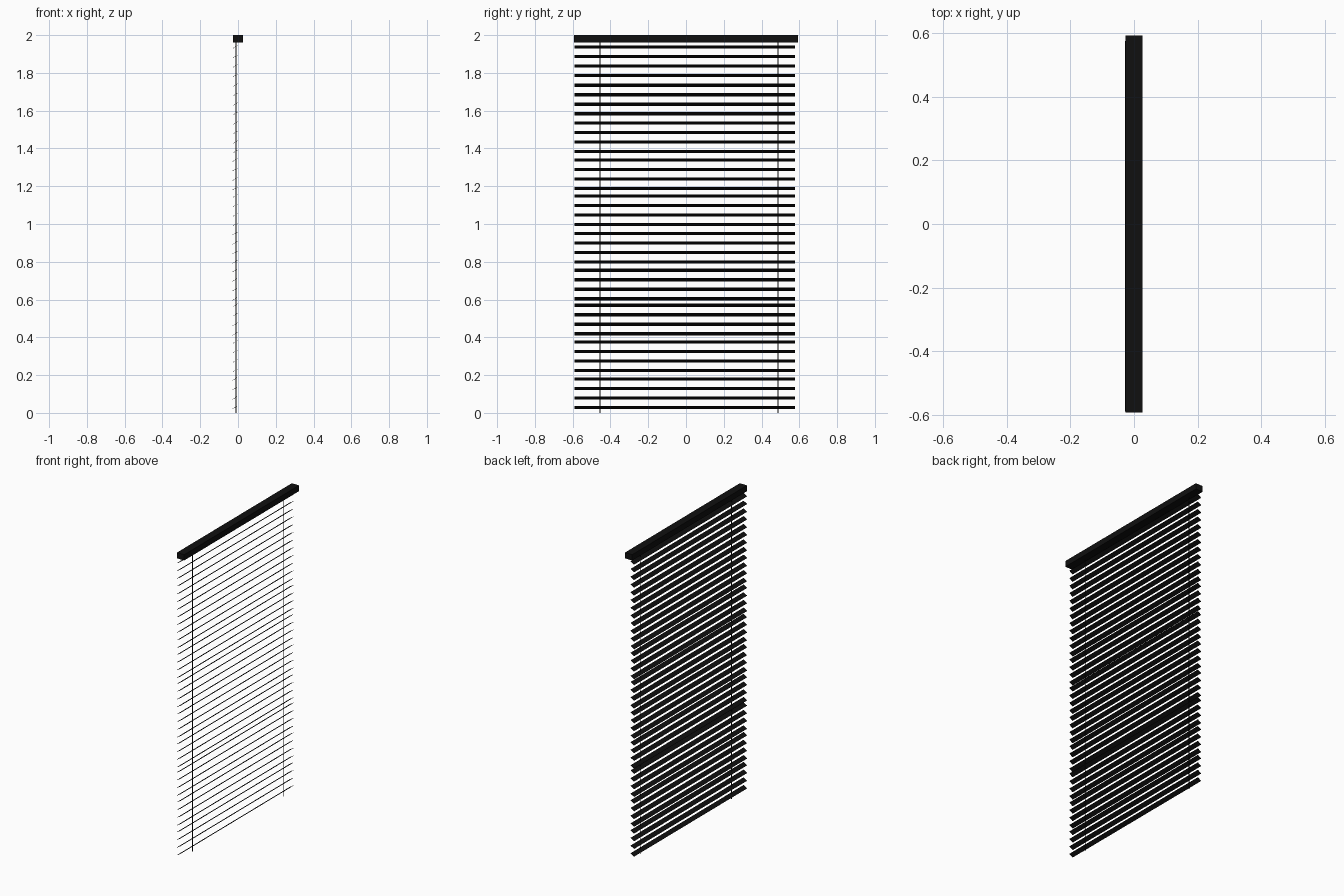
import bpy
from mathutils import Matrix, Vector
from math import atan2, hypot

if "Cube" in bpy.data.objects:
    bpy.data.objects.remove(bpy.data.objects["Cube"])

mat = bpy.data.materials.new("black")
mat.diffuse_color = (0.005, 0.005, 0.005, 1)
mat.use_nodes = True
mat.node_tree.nodes["Principled BSDF"].inputs["Base Color"].default_value = mat.diffuse_color

def box(name, center, size, tilt=0.0):
    bpy.ops.mesh.primitive_cube_add(size=1)
    ob = bpy.context.object
    ob.name = name
    ob.data.transform(Matrix.Translation(Vector(center)) @ Matrix.Rotation(tilt, 4, 'Y')
                      @ Matrix.Diagonal((*size, 1)))
    ob.data.materials.append(mat)
    return ob

# Head rail
box("head_rail", (0, 0, 1.981), (0.052, 1.186, 0.038))

# Tilted slats in ten groups of four, rising toward +x
dx, dz = 0.025, 0.0155
group_tops = [1.937, 1.735, 1.534, 1.339, 1.148, 0.95, 0.755, 0.57, 0.375, 0.18]
for g, top in enumerate(group_tops):
    for i in range(4):
        box(f"slat_{g * 4 + i + 1}", (-0.0155, -0.007, top - 0.0503 * i),
            (hypot(dx, dz), 1.166, 0.0015), -atan2(dz, dx))

# Ladder cords
for name, y in (("cord_left", -0.455), ("cord_right", 0.487)):
    bpy.ops.mesh.primitive_cylinder_add(vertices=8, radius=0.0025, depth=1.97,
                                        location=(-0.01, y, 0.985))
    ob = bpy.context.object
    ob.name = name
    ob.data.materials.append(mat)
    bpy.ops.object.shade_smooth_by_angle()
